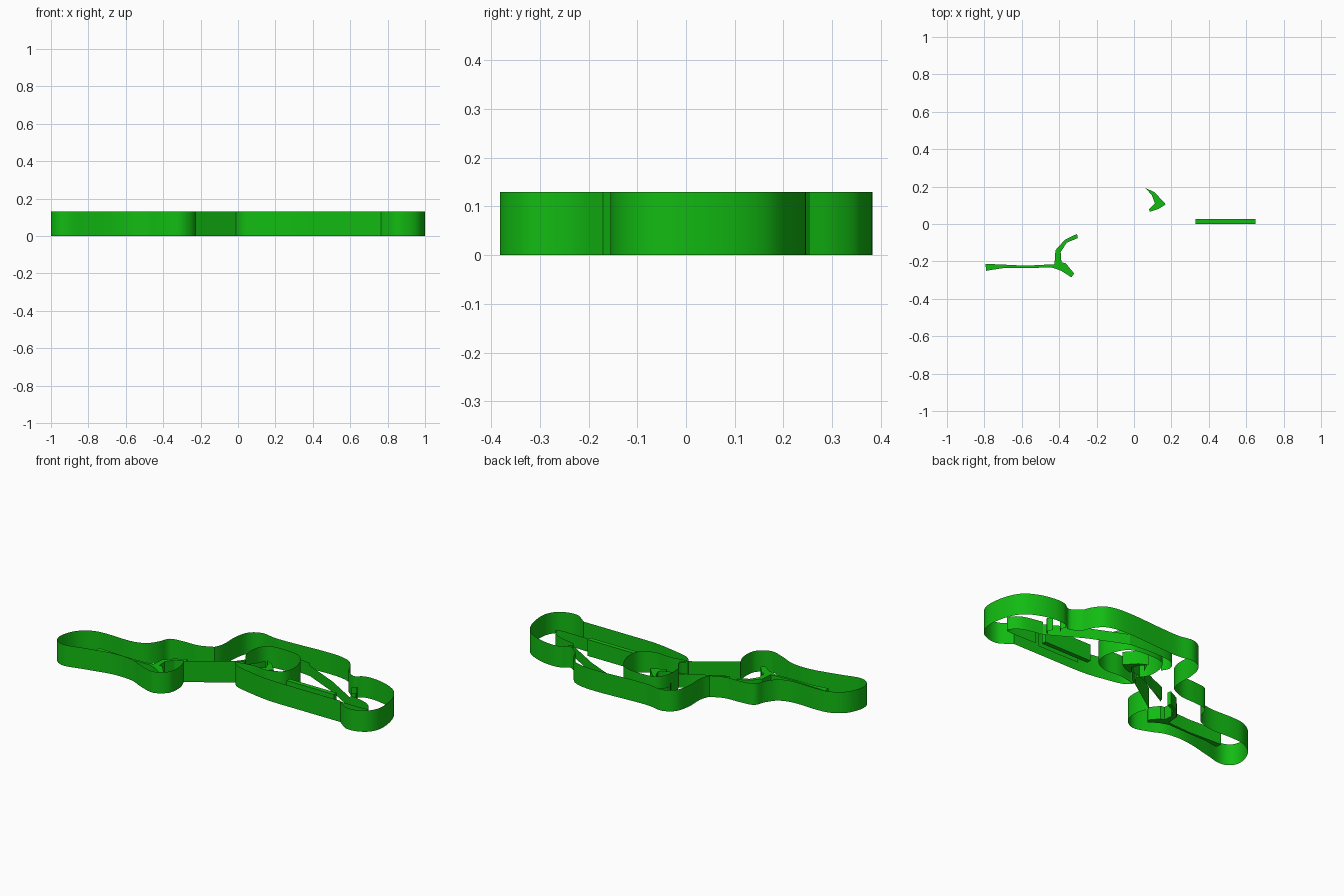
import bpy, bmesh
from mathutils import Vector

if "Cube" in bpy.data.objects:
    bpy.data.objects.remove(bpy.data.objects["Cube"])

HEIGHT = 0.13   # cutting walls
LOW = 0.08      # inner stamping details

green = bpy.data.materials.new("bright_green")
green.use_nodes = True
GREEN = (0.006, 0.5, 0.006, 1)
green.diffuse_color = GREEN
green.node_tree.nodes["Principled BSDF"].inputs["Base Color"].default_value = GREEN


def smooth_path(points, closed, steps=5):
    """Run a rounded curve through a few points."""
    p = [Vector(q) for q in points]
    n = len(p)
    pick = (lambda i: p[i % n]) if closed else (lambda i: p[max(0, min(n - 1, i))])
    path = []
    for i in range(n if closed else n - 1):
        a, b, c, d = (pick(i + k) for k in (-1, 0, 1, 2))
        for s in range(steps):
            t = s / steps
            path.append(0.5 * (2 * b + (c - a) * t + (2 * a - 5 * b + 4 * c - d) * t * t
                               + (3 * b - a - 3 * c + d) * t ** 3))
    if not closed:
        path.append(p[-1])
    return path


def ribbon(name, points, height, closed=False, filled=False, rounded=True):
    """Raise a path into a thin wall, or into a solid if filled."""
    path = smooth_path(points, closed) if rounded else [Vector(q) for q in points]
    bm = bmesh.new()
    low = [bm.verts.new((q.x, q.y, 0)) for q in path]
    high = [bm.verts.new((q.x, q.y, height)) for q in path]
    n = len(path)
    for i in range(n if closed else n - 1):
        j = (i + 1) % n
        bm.faces.new((low[i], low[j], high[j], high[i]))
    if filled:
        bm.faces.new(high)
        bm.faces.new(low[::-1])
    bmesh.ops.recalc_face_normals(bm, faces=bm.faces)
    mesh = bpy.data.meshes.new(name)
    bm.to_mesh(mesh)
    bm.free()
    mesh.materials.append(green)
    obj = bpy.data.objects.new(name, mesh)
    bpy.context.collection.objects.link(obj)
    bpy.ops.object.select_all(action="DESELECT")
    obj.select_set(True)
    bpy.context.view_layer.objects.active = obj
    bpy.ops.object.shade_smooth_by_angle(angle=0.5)
    return obj


# Outer cutting wall, in runs that meet at the sharp corners
ribbon("left_lobe_wall", [
    (-.25, -.17), (-.225, -.24), (-.235, -.33), (-.31, -.382), (-.41, -.355),
    (-.5, -.317), (-.63, -.312), (-.8, -.348), (-.92, -.375), (-.985, -.345),
    (-1, -.28), (-.965, -.19), (-.89, -.135), (-.8, -.122), (-.65, -.125),
    (-.56, -.10), (-.51, -.04), (-.48, .025), (-.4, .04), (-.3, .045), (-.215, .08)], HEIGHT)
ribbon("back_wall", [
    (-.215, .08), (-.195, .14), (-.195, .25), (-.17, .34), (-.1, .382),
    (0, .368), (.15, .373), (.3, .382), (.42, .38), (.5, .358), (.545, .31), (.57, .255)], HEIGHT)
ribbon("right_lobe_wall", [
    (.57, .255), (.635, .21), (.69, .24), (.76, .245), (.85, .225), (.93, .18),
    (.975, .11), (.997, .02), (.995, -.06), (.96, -.12), (.9, -.15),
    (.84, -.152), (.79, -.12), (.765, -.1)], HEIGHT)
ribbon("front_wall", [(.765, -.1), (.5, -.1), (.28, -.098), (.13, -.075), (.03, -.05), (-.01, -.01)], HEIGHT)
ribbon("waist_wall", [(-.01, -.01), (.03, .02), (-.25, -.17)], HEIGHT, rounded=False)

# Rounded loop in the middle
ribbon("middle_loop", [
    (-.01, -.01), (.02, .045), (-.015, .10), (-.02, .18), (.005, .245), (.06, .272),
    (.18, .272), (.25, .245), (.29, .18), (.305, .10), (.28, .035), (.2, 0),
    (.1, .005)], HEIGHT, closed=True)

# Inner detail lines
ribbon("inner_body_line", [
    (-.03, .19), (-.053, .24), (-.01, .298), (.13, .31), (.28, .298)], LOW)
ribbon("inner_diagonal", [(.28, .298), (.5, .2), (.71, .078)], LOW * .8, rounded=False)
ribbon("inner_tip_line", [(.71, .078), (.83, .05), (.885, 0), (.86, -.02), (.68, -.018)], LOW)
ribbon("inner_front_line", [(.37, -.032), (.65, -.032)], LOW, rounded=False)
ribbon("arm_upper_line", [(-.24, -.05), (-.1, .01), (-.02, .065), (.03, .12), (.06, .18)], LOW)
ribbon("arm_lower_line", [(-.25, -.07), (-.05, .04), (.08, .085)], LOW, rounded=False)
for i, (x, y) in enumerate([(.665, .185), (.705, .12)]):
    ribbon(f"small_notch_{i + 1}", [(x - .005, y + .03), (x + .012, y), (x - .01, y - .02)], LOW)

# Solid stamping details
ribbon("front_bar", [(.33, 0), (.65, 0), (.65, .027), (.33, .027)], .1,
       closed=True, filled=True, rounded=False)
ribbon("middle_wedge", [
    (.06, .193), (.11, .17), (.17, .105), (.13, .08), (.085, .065), (.08, .08),
    (.112, .11), (.095, .155)], LOW, closed=True, filled=True, rounded=False)
ribbon("left_branch", [
    (-.795, -.213), (-.7, -.217), (-.58, -.223), (-.425, -.215), (-.42, -.14),
    (-.37, -.085), (-.305, -.053), (-.3, -.075), (-.36, -.1), (-.392, -.15),
    (-.388, -.205), (-.365, -.21), (-.32, -.265), (-.335, -.285), (-.39, -.25),
    (-.44, -.232), (-.58, -.236), (-.7, -.236), (-.79, -.25)], LOW,
    closed=True, filled=True, rounded=False)
